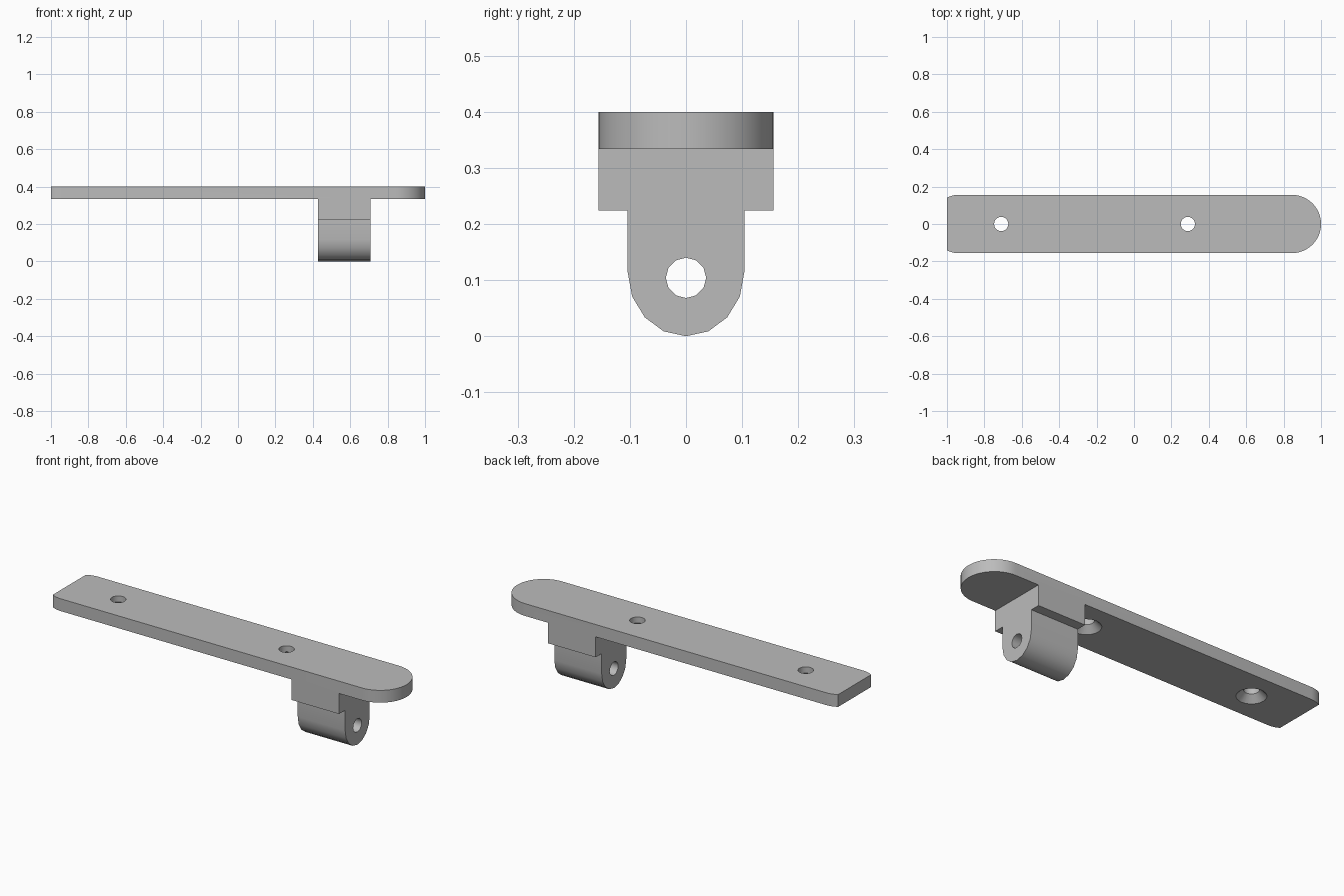
import bpy
import bmesh
from math import sin, cos, pi, asin
from mathutils import Matrix, Vector

if "Cube" in bpy.data.objects:
    bpy.data.objects.remove(bpy.data.objects["Cube"], do_unlink=True)

HALF_W = 0.156
TOP, UNDER = 0.4, 0.334
LUG_START, LUG_END = 0.427, 0.708

grey = bpy.data.materials.new("plain grey")
grey.use_nodes = True
colour = (0.5, 0.5, 0.5, 1)
grey.diffuse_color = colour
grey.node_tree.nodes["Principled BSDF"].inputs["Base Color"].default_value = colour


def add_object(name, bm):
    bmesh.ops.recalc_face_normals(bm, faces=bm.faces)
    mesh = bpy.data.meshes.new(name)
    bm.to_mesh(mesh)
    bm.free()
    mesh.materials.append(grey)
    obj = bpy.data.objects.new(name, mesh)
    bpy.context.collection.objects.link(obj)
    return obj


def prism(name, outline, direction):
    """Extrude a closed outline of 3D points along a direction."""
    bm = bmesh.new()
    face = bm.faces.new([bm.verts.new(p) for p in outline])
    new = bmesh.ops.extrude_face_region(bm, geom=[face])["geom"]
    verts = [v for v in new if isinstance(v, bmesh.types.BMVert)]
    bmesh.ops.translate(bm, verts=verts, vec=Vector(direction))
    return add_object(name, bm)


def cutter(name, sides, r1, r2, depth, matrix):
    bm = bmesh.new()
    bmesh.ops.create_cone(bm, cap_ends=True, segments=sides, radius1=r1,
                          radius2=r2, depth=depth, matrix=matrix)
    return add_object(name, bm)


def combine(target, other, operation):
    mod = target.modifiers.new(other.name, "BOOLEAN")
    mod.operation = operation
    mod.solver = "EXACT"
    mod.object = other
    bpy.context.view_layer.objects.active = target
    bpy.ops.object.modifier_apply(modifier=mod.name)
    bpy.data.objects.remove(other, do_unlink=True)


# Plate: round right end, softly curved corners at the square left end
right = [(1 - HALF_W + HALF_W * sin(a), HALF_W * cos(a))
         for a in (pi * i / 24 for i in range(25))]
radius, run = 0.12, 0.06
corner = [(run - 1 - radius * sin(a), HALF_W - radius * (1 - cos(a)))
          for a in (asin(run / radius) * i / 5 for i in range(6))]
outline = right + [(x, -y) for x, y in corner] + corner[::-1]
plate = prism("mounting_plate", [(x, y, UNDER) for x, y in outline],
              (0, 0, TOP - UNDER))

# Lug: wide shoulder block above a narrower tongue with a rounded bottom
tongue, shoulder, spring = 0.104, 0.224, 0.115
profile = [(HALF_W, UNDER), (HALF_W, shoulder), (tongue, shoulder)]
profile += [(tongue * cos(a), spring * (1 - sin(a)))
            for a in (pi * i / 8 for i in range(9))]
profile += [(-y, z) for y, z in profile[2::-1]]
lug = prism("hinge_lug", [(LUG_START, y, z) for y, z in profile],
            (LUG_END - LUG_START, 0, 0))
combine(plate, lug, "UNION")

# Screw holes, countersunk from below
for x in (-0.71, 0.288):
    combine(plate, cutter("screw_hole", 24, 0.038, 0.038, 0.2,
                          Matrix.Translation((x, 0, TOP))), "DIFFERENCE")
    combine(plate, cutter("countersink", 24, 0.082, 0.038, 0.044,
                          Matrix.Translation((x, 0, UNDER + 0.012))), "DIFFERENCE")

# Pin hole through the lug
turn = Matrix.Rotation(pi / 2, 4, "Y")
combine(plate, cutter("pin_hole", 12, 0.036, 0.036, 0.5,
                      Matrix.Translation(((LUG_START + LUG_END) / 2, 0, 0.104)) @ turn),
        "DIFFERENCE")

# Smooth the curves, keep the edges crisp
plate.select_set(True)
bpy.context.view_layer.objects.active = plate
bpy.ops.object.shade_smooth_by_angle(angle=pi / 6 + 0.02)
